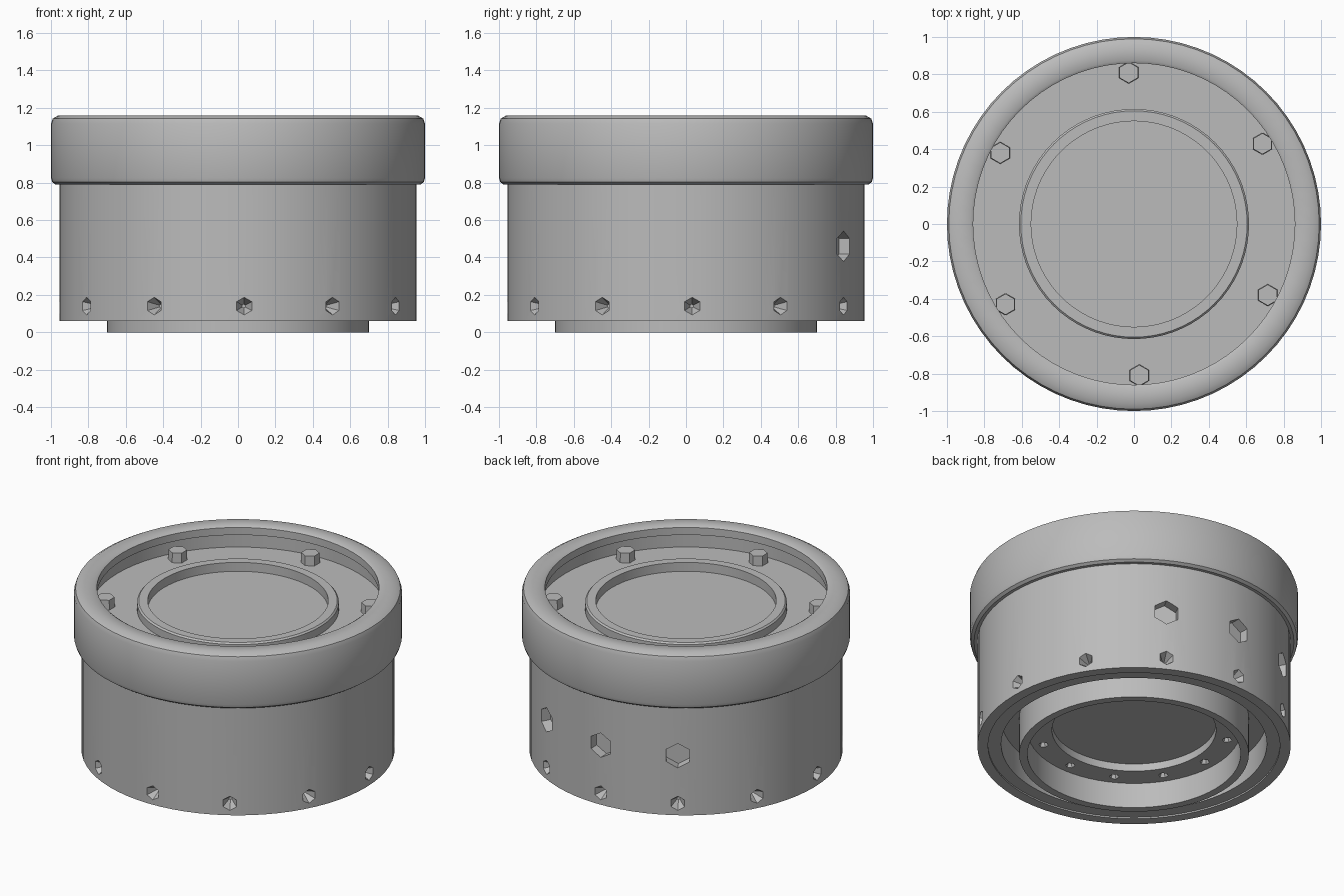
import bpy, bmesh, math
from mathutils import Matrix, Vector

cube = bpy.data.objects.get("Cube")
if cube:
    bpy.data.objects.remove(cube, do_unlink=True)

grey = bpy.data.materials.new("plain grey")
grey.use_nodes = True
colour = (0.5, 0.5, 0.5, 1)
grey.diffuse_color = colour
grey.node_tree.nodes["Principled BSDF"].inputs["Base Color"].default_value = colour


def add_object(name, bm):
    bmesh.ops.recalc_face_normals(bm, faces=bm.faces)
    mesh = bpy.data.meshes.new(name)
    bm.to_mesh(mesh)
    bm.free()
    mesh.materials.append(grey)
    obj = bpy.data.objects.new(name, mesh)
    bpy.context.collection.objects.link(obj)
    return obj


def lathe(name, profile, steps=72):
    """Turn a closed (radius, height) outline around the z axis."""
    bm = bmesh.new()
    verts = [bm.verts.new((r, 0, z)) for r, z in profile]
    edges = [bm.edges.new((verts[i - 1], verts[i])) for i in range(len(verts))
             if verts[i - 1].co.x + verts[i].co.x > 0]
    bmesh.ops.spin(bm, geom=verts + edges, cent=(0, 0, 0), axis=(0, 0, 1),
                   angle=math.tau, steps=steps)
    bmesh.ops.remove_doubles(bm, verts=bm.verts, dist=0.0005)
    return add_object(name, bm)


def add_prism(bm, place, direction, r1, r2, depth):
    """Six-sided prism or cone centred at place, pointing along direction."""
    turn = Vector(direction).to_track_quat('Z', 'Y').to_matrix().to_4x4()
    bmesh.ops.create_cone(bm, cap_ends=True, segments=6, radius1=r1, radius2=r2,
                          depth=depth, matrix=Matrix.Translation(place) @ turn)


def around(angle, r, z):
    a = math.radians(angle)
    return Vector((r * math.cos(a), r * math.sin(a), z))


def cut(target, bm):
    cutter = add_object("cutter", bm)
    cutter.hide_render = True
    mod = target.modifiers.new("pits", 'BOOLEAN')
    mod.operation = 'DIFFERENCE'
    mod.solver = 'EXACT'
    mod.object = cutter
    bpy.context.view_layer.objects.active = target
    bpy.ops.object.modifier_apply(modifier=mod.name)
    bpy.data.objects.remove(cutter, do_unlink=True)


# Main drum with a deep groove underneath
drum = lathe("drum", [(0.69, 0.25), (0.81, 0.25), (0.81, 0.07), (0.89, 0.07),
                      (0.89, 0.06), (0.955, 0.06), (0.955, 0.9), (0.69, 0.9)])

# Inner hub with its stepped recess
hub = lathe("hub", [(0, 0.22), (0.5, 0.22), (0.5, 0.17), (0.65, 0.17), (0.65, 0),
                    (0.70, 0), (0.70, 0.92), (0, 0.92)])

# Overhanging cap with rounded edges and an undercut inner lip
cap = lathe("cap", [(0.94, 0.79), (0.975, 0.79), (0.993, 0.803), (1.0, 0.825),
                    (1.0, 1.115), (0.99, 1.143), (0.96, 1.16), (0.875, 1.16),
                    (0.86, 1.15), (0.86, 1.10), (0.90, 1.09), (0.90, 0.96), (0.94, 0.96)])

# Top plate and the raised ring on it
plate = lathe("top_plate", [(0, 0.88), (0.945, 0.88), (0.945, 1.0), (0, 1.0)])
ring = lathe("raised_ring", [(0.55, 0.98), (0.615, 0.98), (0.615, 1.05),
                             (0.605, 1.06), (0.55, 1.06)])

# Pointed pits round the foot, and three flat-bottomed holes at the back
pits = bmesh.new()
for angle in range(2, 362, 30):
    out = around(angle, 1, 0)
    add_prism(pits, around(angle, 0.94, 0.14), out, 0.01, 0.07, 0.12)
for angle in (62, 92, 122):
    add_prism(pits, around(angle, 0.96, 0.46), around(angle, 1, 0), 0.082, 0.082, 0.14)
cut(drum, pits)

# Small pits in the hub floor
pits = bmesh.new()
for angle in range(2, 362, 30):
    add_prism(pits, around(angle, 0.58, 0.17), (0, 0, -1), 0.01, 0.05, 0.08)
cut(hub, pits)

# Six bolts on the top plate
bolts_mesh = bmesh.new()
for angle in range(32, 392, 60):
    add_prism(bolts_mesh, around(angle, 0.81, 1.02), (0, 0, 1), 0.06, 0.056, 0.09)
bolts = add_object("bolts", bolts_mesh)

# Smooth turned surfaces, crisp edges
bpy.ops.object.select_all(action='DESELECT')
for obj in (drum, hub, cap, plate, ring):
    obj.select_set(True)
bpy.context.view_layer.objects.active = drum
bpy.ops.object.shade_smooth_by_angle(angle=math.radians(35))
